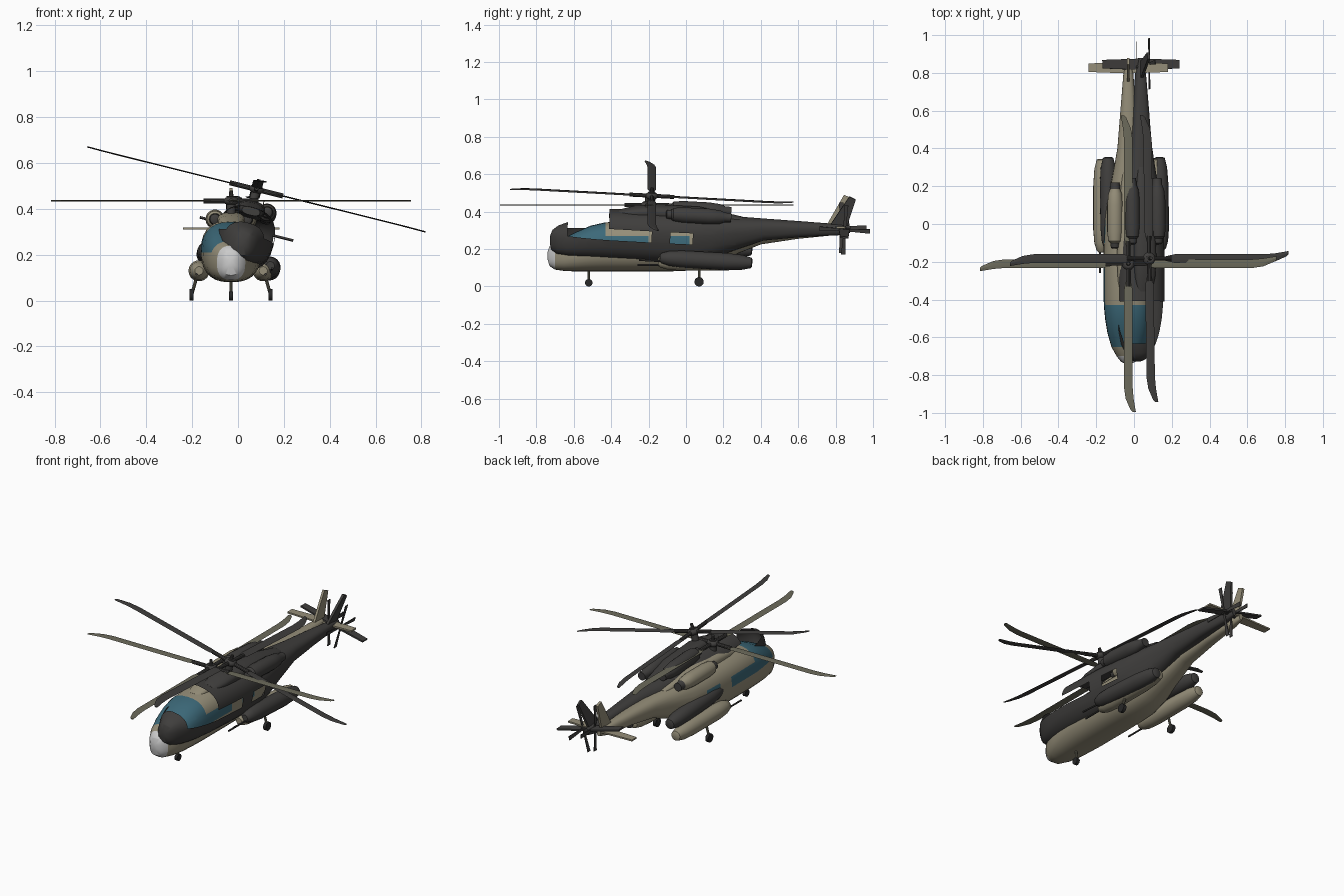
import bpy, bmesh
from math import pi, cos, sin, radians, copysign
from mathutils import Matrix, Vector

if "Cube" in bpy.data.objects:
    bpy.data.objects.remove(bpy.data.objects["Cube"])


def material(name, rgb):
    m = bpy.data.materials.new(name)
    m.use_nodes = True
    m.diffuse_color = (*rgb, 1)
    m.node_tree.nodes["Principled BSDF"].inputs["Base Color"].default_value = (*rgb, 1)
    return m


TAN = material("tan paint", (0.30, 0.27, 0.19))
OLIVE = material("olive blade", (0.15, 0.145, 0.105))
CHAR = material("charred grey", (0.05, 0.048, 0.046))
BLACK = material("black rubber", (0.02, 0.02, 0.02))
GLASS = material("blue glass", (0.045, 0.14, 0.19))
PALE = material("pale nose", (0.6, 0.6, 0.6))

HUB = Vector((-0.03, -0.21, 0.435))
X0 = HUB.x


def finish(name, bm, mats, matrix, angle=35):
    bmesh.ops.recalc_face_normals(bm, faces=bm.faces)
    mesh = bpy.data.meshes.new(name)
    bm.to_mesh(mesh)
    bm.free()
    for m in mats:
        mesh.materials.append(m)
    mesh.transform(matrix)
    mesh.shade_smooth()
    mesh.set_sharp_from_angle(angle=radians(angle))
    obj = bpy.data.objects.new(name, mesh)
    bpy.context.collection.objects.link(obj)
    return obj


def loft(bm, rings):
    """Skin a list of closed rings of points and cap both ends."""
    loops = [[bm.verts.new(p) for p in ring] for ring in rings]
    n = len(loops[0])
    for a, b in zip(loops, loops[1:]):
        for i in range(n):
            bm.faces.new((a[i], a[(i + 1) % n], b[(i + 1) % n], b[i]))
    bm.faces.new(loops[0])
    bm.faces.new(loops[-1])


def oval(y, low, high, half, x=0.0, power=0.8, n=28):
    pts = []
    for i in range(n):
        c, s = cos(2 * pi * i / n), sin(2 * pi * i / n)
        px = half * copysign(abs(c) ** power, c)
        pz = (high - low) / 2 * copysign(abs(s) ** power, s)
        pts.append((x + px, y, (low + high) / 2 + pz))
    return pts


def lathe_y(bm, x, z, profile, n=18):
    loft(bm, [oval(y, z - r, z + r, r, x, 1, n) for y, r in profile])


def rod(bm, a, b, r, n=10, r2=None):
    a, b = Vector(a), Vector(b)
    rot = (b - a).to_track_quat('Z', 'Y').to_matrix().to_4x4()
    bmesh.ops.create_cone(bm, cap_ends=True, segments=n, radius1=r, radius2=r if r2 is None else r2,
                          depth=(b - a).length, matrix=Matrix.Translation((a + b) / 2) @ rot)


def plate(bm, outline, thick):
    """Extrude a flat outline by an offset vector, centred on the outline."""
    t = Vector(thick) / 2
    loft(bm, [[Vector(p) - t for p in outline], [Vector(p) + t for p in outline]])


# Fuselage stations: y, bottom, top, half width
STATIONS = [(-.74, .145, .185, .015), (-.73, .11, .215, .038), (-.70, .09, .24, .062),
            (-.65, .083, .26, .09), (-.58, .08, .295, .11), (-.51, .08, .325, .122),
            (-.43, .08, .343, .13), (-.2, .08, .35, .132), (-.1, .08, .35, .13),
            (.02, .085, .35, .126), (.12, .11, .348, .112), (.25, .165, .342, .085),
            (.4, .225, .34, .058), (.6, .255, .337, .042), (.8, .275, .333, .026),
            (.86, .29, .328, .012)]


def is_window(c):
    if c.y > .02 or c.y < -.65:
        return False
    if c.y < -.43:
        return c.z > .21
    return .21 < c.z < .27 and not -.2 < c.y < -.1


def fuselage(prefix, paint, nose, M, glazed):
    bm = bmesh.new()
    loft(bm, [oval(y, lo, hi, w, X0) for y, lo, hi, w in STATIONS])
    for z in (.21, .27):
        bmesh.ops.bisect_plane(bm, geom=bm.verts[:] + bm.edges[:] + bm.faces[:],
                               plane_co=(0, 0, z), plane_no=(0, 0, 1))
    windows = [f for f in bm.faces if is_window(f.calc_center_median())]
    for f in bm.faces:
        if f.calc_center_median().y < -.70:
            f.material_index = 1
    for f in windows:
        f.material_index = 2
    if not glazed:
        bmesh.ops.delete(bm, geom=windows, context='FACES')
    finish(prefix + "fuselage", bm, [paint, nose, GLASS], M)

    # Rotor pylon on the roof
    bm = bmesh.new()
    loft(bm, [oval(y, .31, hi, w, X0) for y, hi, w in
              ((-.38, .345, .04), (-.3, .37, .055), (-.2, .385, .06), (.05, .385, .055), (.28, .345, .03))])
    finish(prefix + "rotor_pylon", bm, [paint], M)


def side_parts(prefix, paint, M):
    for side, word in ((1, "left_"), (-1, "right_")):
        # Engine nacelle with dark intake and exhaust
        bm = bmesh.new()
        lathe_y(bm, X0 + side * .07, .355, [(-.13, .012), (-.125, .022), (-.10, .026), (-.09, .036), (-.04, .042),
                                            (.1, .042), (.16, .036), (.185, .026), (.22, .024)])
        for f in bm.faces:
            y = f.calc_center_median().y
            f.material_index = int(y < -.1 or y > .186)
        finish(prefix + word + "engine", bm, [paint, CHAR], M)

        # Sponson
        bm = bmesh.new()
        lathe_y(bm, X0 + side * .14, .13, [(-.15, .018), (-.14, .028), (-.10, .04), (-.03, .046),
                                           (.2, .046), (.29, .04), (.34, .028), (.345, .018)])
        finish(prefix + word + "sponson", bm, [paint], M)

        # Slim probe beside the sponson
        bm = bmesh.new()
        rod(bm, (X0 + side * .15, -.26, .115), (X0 + side * .15, -.08, .115), .005)
        finish(prefix + word + "probe", bm, [CHAR], M)


def tail(prefix, paint, M):
    bm = bmesh.new()
    plate(bm, [(X0, .75, .325), (X0, .835, .30), (X0, .88, .475), (X0, .845, .49)], (.014, 0, 0))
    finish(prefix + "tail_fin", bm, [paint], M)
    bm = bmesh.new()
    plate(bm, [(X0 - .21, .805, .315), (X0, .797, .315), (X0 + .21, .805, .315),
               (X0 + .21, .85, .315), (X0, .857, .315), (X0 - .21, .85, .315)], (0, 0, .009))
    finish(prefix + "stabilizer", bm, [paint], M)

    # Tail rotor on the left side
    centre = Vector((X0 + .045, .83, .315))
    bm = bmesh.new()
    rod(bm, centre - Vector((.045, 0, 0)), centre + Vector((.008, 0, 0)), .011)
    for k in range(4):
        spin = Matrix.Rotation(k * pi / 2, 3, 'X')
        plate(bm, [centre + spin @ Vector((0, a, b)) for a, b in
                   ((.005, -.006), (.135, -.012), (.135, .012), (.005, .006))], (.004, 0, 0))
    finish(prefix + "tail_rotor", bm, [CHAR], M)


def main_rotor(prefix, blade_mat, radius, M):
    bm = bmesh.new()
    rod(bm, HUB - Vector((0, 0, .09)), HUB + Vector((0, 0, .02)), .02, 14)
    bmesh.ops.create_uvsphere(bm, u_segments=18, v_segments=10, radius=.034,
                              matrix=Matrix.Translation(HUB) @ Matrix.Diagonal((1, 1, .6, 1)))
    for k in range(4):
        spin = Matrix.Rotation(k * pi / 2, 3, 'Z')
        rod(bm, HUB, HUB + spin @ Vector((.12, 0, 0)), .011)
    rod(bm, HUB + Vector((0, 0, .01)), HUB + Vector((0, 0, .045)), .012, r2=.008)
    finish(prefix + "rotor_hub", bm, [CHAR], M)

    # Blades with swept tips
    bm = bmesh.new()
    sections = [(.09, -.012, .012), (.14, -.023, .023), (radius - .13, -.023, .023),
                (radius - .07, -.014, .028), (radius - .01, .012, .038), (radius, .022, .04)]
    for k in range(4):
        spin = Matrix.Rotation(k * pi / 2, 3, 'Z')
        loft(bm, [[HUB + spin @ Vector((r, y, z)) for y, z in
                   ((a, 0), ((a + b) / 2, .003), (b, 0), ((a + b) / 2, -.003))] for r, a, b in sections])
    finish(prefix + "rotor_blades", bm, [blade_mat], M, 20)


def landing_gear(prefix, paint, M):
    legs = [("nose", X0, X0, -.52, .02, .10), ("left", X0 + .145, X0 + .172, .07, .025, .12),
            ("right", X0 - .145, X0 - .172, .07, .025, .12)]
    for word, top_x, x, y, r, top in legs:
        bm = bmesh.new()
        rod(bm, (top_x, y, top), (x, y, r), .007)
        finish(prefix + word + "_strut", bm, [paint], M)
        bm = bmesh.new()
        rod(bm, (x - .009, y, r), (x + .009, y, r), r, 18)
        finish(prefix + word + "_wheel", bm, [BLACK], M)


def helicopter(prefix, paint, nose, blade_mat, radius, M, intact):
    fuselage(prefix, paint, nose, M, intact)
    side_parts(prefix, paint, M)
    tail(prefix, paint, M)
    main_rotor(prefix, blade_mat, radius, M)
    if intact:
        landing_gear(prefix, OLIVE, M)


# An intact aircraft on its wheels, and a charred one rolled and pitched through it
helicopter("intact_", TAN, PALE, OLIVE, .785, Matrix.Identity(4), True)
tilt = (Matrix.Translation((.08, -.183, .485)) @ Matrix.Rotation(radians(14), 4, 'Y')
        @ Matrix.Rotation(radians(-3.2), 4, 'X') @ Matrix.Translation(-HUB))
helicopter("charred_", CHAR, CHAR, CHAR, .76, tilt, False)
